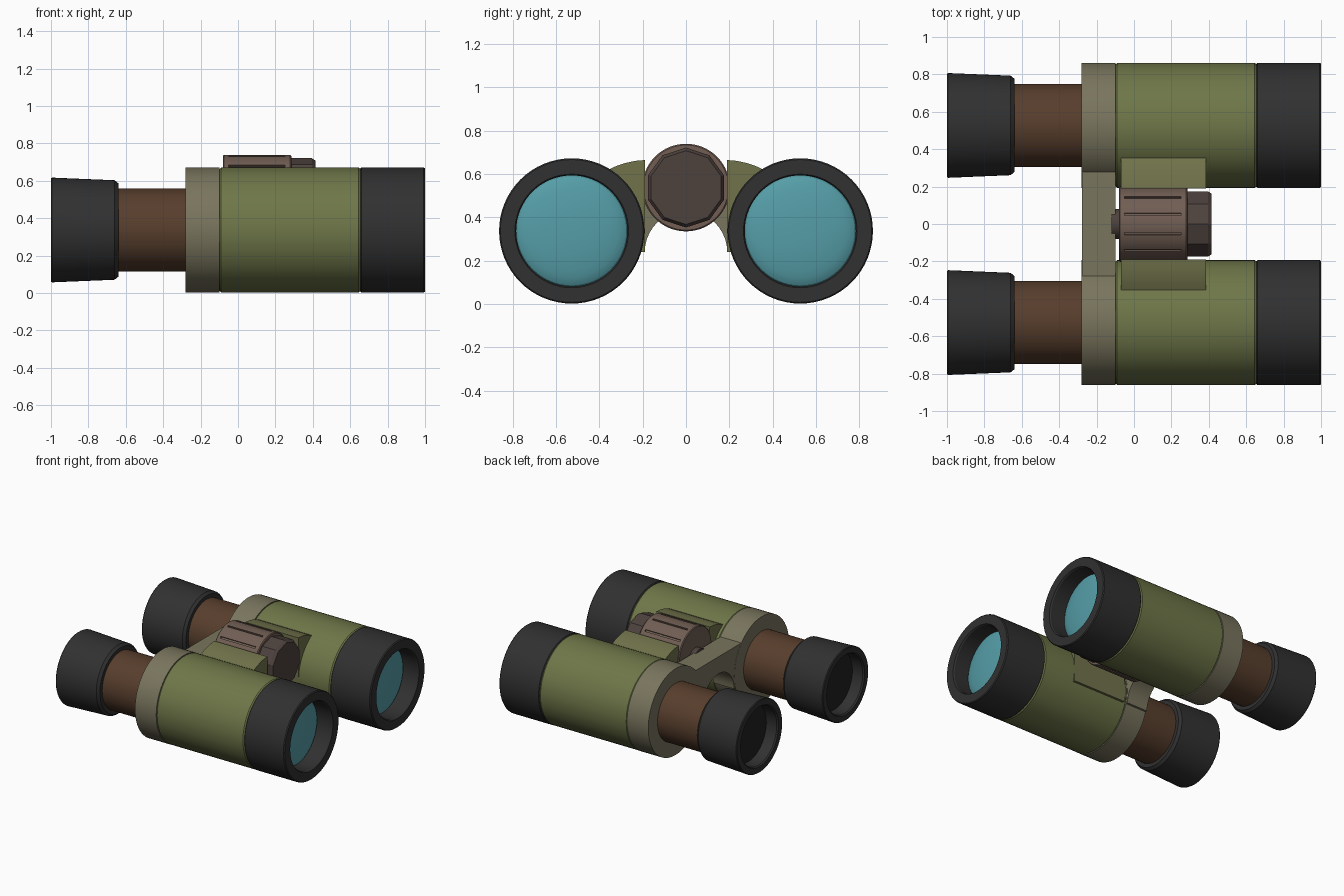
import bpy, bmesh, math

if "Cube" in bpy.data.objects:
    bpy.data.objects.remove(bpy.data.objects["Cube"])

CY, CZ, R = 0.527, 0.337, 0.335


def material(name, rgb):
    m = bpy.data.materials.new(name)
    m.diffuse_color = tuple((c / 255) ** 2.2 for c in rgb) + (1,)
    m.use_nodes = True
    m.node_tree.nodes["Principled BSDF"].inputs["Base Color"].default_value = m.diffuse_color
    return m


GREEN = material("green", (110, 118, 74))
OLIVE = material("olive", (112, 114, 76))
KHAKI = material("khaki", (120, 116, 94))
BLACK = material("black", (52, 52, 52))
DARK = material("dark", (38, 38, 38))
BROWN = material("brown", (88, 64, 48))
KNOB = material("knob_brown", (112, 94, 84))
CAP = material("cap_brown", (78, 68, 64))
GLASS = material("glass", (86, 156, 166))


def finish(name, bm, mat):
    bmesh.ops.remove_doubles(bm, verts=bm.verts, dist=1e-5)
    bmesh.ops.recalc_face_normals(bm, faces=bm.faces)
    me = bpy.data.meshes.new(name)
    bm.to_mesh(me)
    bm.free()
    ob = bpy.data.objects.new(name, me)
    bpy.context.collection.objects.link(ob)
    me.materials.append(mat)
    return ob


def smooth(ob, angle=30):
    bpy.ops.object.select_all(action='DESELECT')
    ob.select_set(True)
    bpy.context.view_layer.objects.active = ob
    bpy.ops.object.shade_smooth_by_angle(angle=math.radians(angle))


def lathe(name, profile, mat, y=0, z=0, n=64, flat=False):
    """Turn (x, radius) points around an axis parallel to x."""
    bm = bmesh.new()
    rings = []
    for x, r in profile:
        if r == 0:
            rings.append([bm.verts.new((x, y, z))] * n)
        else:
            rings.append([bm.verts.new((x, y + r * math.sin(2 * math.pi * i / n),
                                        z + r * math.cos(2 * math.pi * i / n))) for i in range(n)])
    for a, b in zip(rings, rings[1:]):
        for i in range(n):
            j = (i + 1) % n
            bm.faces.new(list(dict.fromkeys((a[i], a[j], b[j], b[i]))))
    ob = finish(name, bm, mat)
    if not flat:
        smooth(ob)
    return ob


def extrude(name, outline, x0, x1, mat):
    """Extrude a (y, z) outline along x."""
    bm = bmesh.new()
    f = bm.faces.new([bm.verts.new((x0, y, z)) for y, z in outline])
    g = bmesh.ops.extrude_face_region(bm, geom=[f])
    bmesh.ops.translate(bm, vec=(x1 - x0, 0, 0),
                        verts=[v for v in g['geom'] if isinstance(v, bmesh.types.BMVert)])
    ob = finish(name, bm, mat)
    smooth(ob)
    return ob


for side, s in (("left", -1), ("right", 1)):
    y = s * CY
    # Barrel, collar and front hood
    lathe(side + "_barrel", [(-0.1, 0), (-0.1, R - .01), (-0.09, R - .001), (0.645, R - .001),
                             (0.655, R - .008), (0.655, 0)], GREEN, y, CZ)
    lathe(side + "_collar", [(-0.28, 0), (-0.28, R), (-0.098, R), (-0.098, 0)], KHAKI, y, CZ)
    lathe(side + "_hood", [(0.655, 0), (0.655, R - .006), (0.661, R), (0.993, R), (1, R - .006),
                           (1, .262), (0.99, .256), (0.86, .256), (0.86, 0)], BLACK, y, CZ)
    # Domed objective lens
    dome = [(0.862 + 0.045 * math.cos(t * math.pi / 16), .256 * math.sin(t * math.pi / 16))
            for t in range(1, 9)]
    lathe(side + "_lens", [(0.907, 0)] + dome, GLASS, y, CZ)
    # Eyepiece tube and rubber cup
    lathe(side + "_eyepiece_tube", [(-0.66, 0), (-0.66, .222), (-0.27, .222), (-0.27, 0)],
          BROWN, y, CZ)
    lathe(side + "_eyecup", [(-0.64, 0), (-0.64, .25), (-0.66, .266), (-0.994, .28), (-1, .276),
                             (-1, .232), (-0.99, .224), (-0.9, .22), (-0.9, 0)], BLACK, y, CZ)
    lathe(side + "_ocular", [(-0.905, 0), (-0.905, .218), (-0.895, .218)], DARK, y, CZ)
    # Shoulder beside the focus knob, rounded into the barrel
    extrude(side + "_shoulder",
            [(s * a, b) for a, b in ((.19, .24), (.19, .664), (.235, .66), (.28, .65), (.32, .637),
                                     (.357, .62), (.42, .45), (.42, .24))],
            -0.07, 0.385, OLIVE)

# Bridge with arched underside
arch = [(.19 * math.cos(math.pi * i / 20), .24 + .19 * math.sin(math.pi * i / 20))
        for i in range(21)]
extrude("bridge", [(-.34, .24), (-.34, .562), (.34, .562), (.34, .24)] + arch,
        -0.279, -0.1, KHAKI)

# Focus knob on a short shaft, with shallow grooves
KZ = 0.537
lathe("knob_shaft", [(-0.12, 0), (-0.12, .08), (-0.07, .08), (-0.07, 0)], CAP, 0, 0.5, 32)
knob = lathe("focus_knob", [(-0.08, 0), (-0.08, .196), (-0.074, .202), (0.279, .202),
                            (0.285, .196), (0.285, 0)], KNOB, 0, KZ)
bm = bmesh.new()
for i in range(12):
    a = 2 * math.pi * (i + .5) / 12
    vs = bmesh.ops.create_cube(bm, size=1)['verts']
    for v in vs:
        x, t, r = v.co.x * .3 + .1, v.co.y * .014, .205 + v.co.z * .03
        v.co = (x, r * math.sin(a) + t * math.cos(a), KZ + r * math.cos(a) - t * math.sin(a))
cutter = finish("groove_cutter", bm, KNOB)
cutter.hide_render = True
cutter.hide_viewport = True
mod = knob.modifiers.new("grooves", 'BOOLEAN')
mod.object = cutter
mod.solver = 'EXACT'

# Faceted knob cap
lathe("knob_cap", [(0.28, 0), (0.28, .184), (0.395, .184), (0.415, .17), (0.415, 0)],
      CAP, 0, KZ, 10, True)
